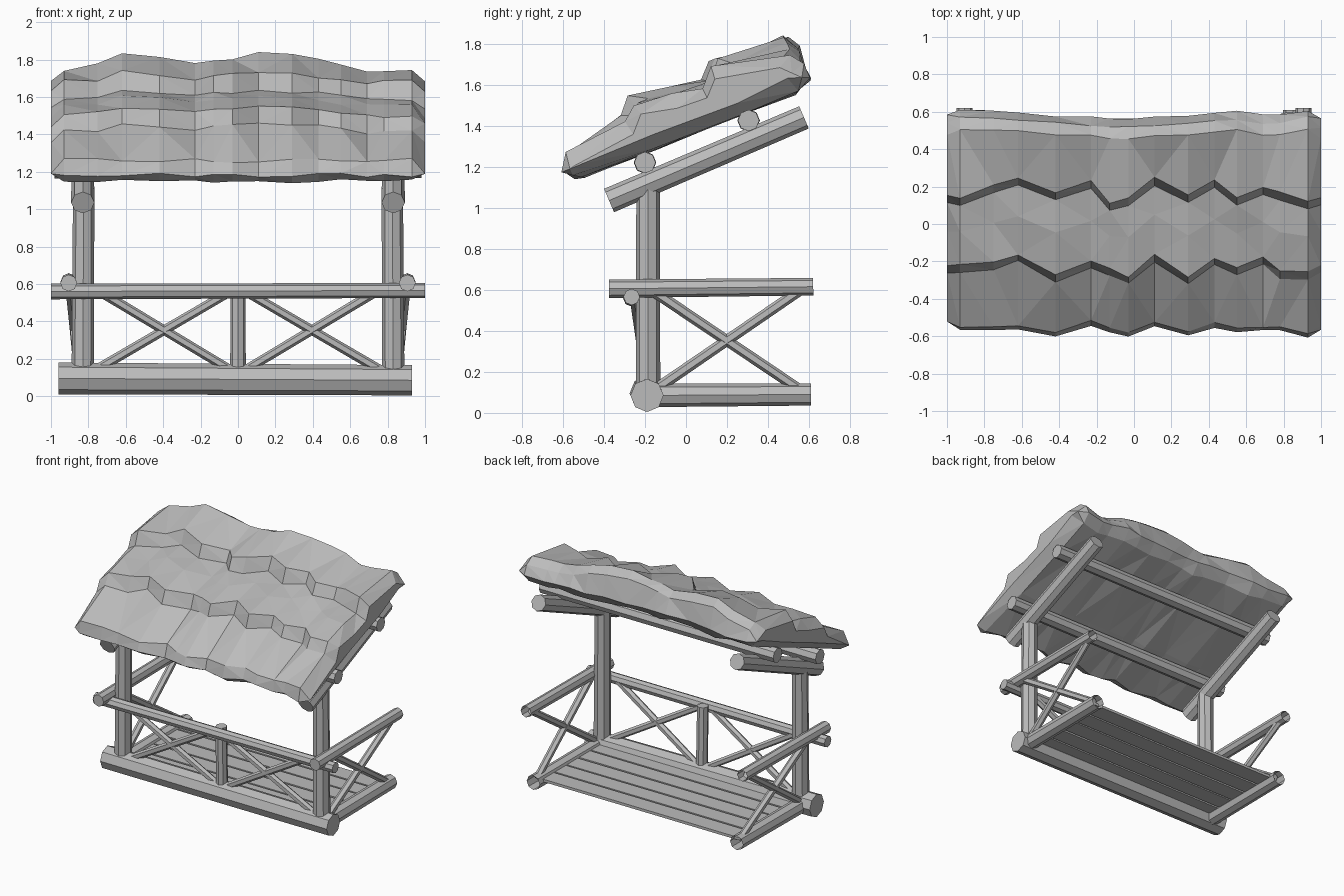
import bpy, bmesh, random
from mathutils import Vector, Matrix

random.seed(4)
cube = bpy.data.objects.get("Cube")
if cube:
    bpy.data.objects.remove(cube, do_unlink=True)

GREY = (0.5, 0.5, 0.5, 1)
mat = bpy.data.materials.new("plain grey")
mat.use_nodes = True
mat.diffuse_color = GREY
mat.node_tree.nodes["Principled BSDF"].inputs["Base Color"].default_value = GREY


def finish(bm, name):
    mesh = bpy.data.meshes.new(name)
    bm.to_mesh(mesh)
    bm.free()
    mesh.materials.append(mat)
    obj = bpy.data.objects.new(name, mesh)
    bpy.context.collection.objects.link(obj)
    return obj


def log(name, start, end, radius, taper=0.95, sides=8, open_end=False):
    """Faceted pole between two points, optionally hollow at its far end."""
    a, b = Vector(start), Vector(end)
    axis = b - a
    turn = axis.to_track_quat('Z', 'Y').to_matrix().to_4x4()
    bm = bmesh.new()
    bmesh.ops.create_cone(
        bm, cap_ends=True, segments=sides, radius1=radius, radius2=radius * taper,
        depth=axis.length, matrix=Matrix.Translation((a + b) / 2) @ turn)
    if open_end:
        cap = max(bm.faces, key=lambda f: f.calc_center_median().dot(axis))
        bmesh.ops.delete(bm, geom=[cap], context='FACES_ONLY')
    return finish(bm, name)


# Front sill, rail and centre post
log("front_sill", (-0.96, -0.19, 0.095), (0.93, -0.19, 0.085), 0.085)
log("front_rail", (-1, -0.265, 0.56), (1, -0.265, 0.565), 0.042)
log("centre_post", (0, -0.19, 0.1), (0, -0.2, 0.59), 0.042)

# Crossed braces below the front rail
for side, word in ((-1, "right"), (1, "left")):
    log(f"front_{word}_brace_rising", (side * 0.76, -0.19, 0.14),
        (side * 0.04, -0.25, 0.56), 0.026, sides=6)
    log(f"front_{word}_brace_falling", (side * 0.74, -0.25, 0.56),
        (side * 0.04, -0.19, 0.14), 0.026, sides=6)

# Both sides: post, sill, rail, braces and rafter
for side, word in ((-1, "right"), (1, "left")):
    x = side * 0.83
    log(f"{word}_post", (x, -0.185, 0.08), (side * 0.825, -0.185, 1.12), 0.06)
    log(f"{word}_sill", (side * 0.85, -0.19, 0.085), (side * 0.85, 0.61, 0.09),
        0.057, open_end=True)
    log(f"{word}_rail", (side * 0.905, -0.375, 0.605), (side * 0.905, 0.62, 0.615),
        0.045, open_end=True)
    log(f"{word}_brace_rising", (side * 0.85, -0.17, 0.1),
        (side * 0.9, 0.56, 0.6), 0.027, sides=6)
    log(f"{word}_brace_falling", (side * 0.9, -0.17, 0.6),
        (side * 0.85, 0.56, 0.11), 0.027, sides=6)
    log(f"{word}_rafter", (x, -0.375, 1.035), (x, 0.575, 1.44), 0.062)

# Purlins carrying the thatch
log("front_purlin", (-0.98, -0.2, 1.22), (0.98, -0.2, 1.22), 0.055)
log("back_purlin", (-0.98, 0.305, 1.425), (0.98, 0.305, 1.425), 0.055)

# Floor planks with narrow, uneven gaps
PLANKS = 5
pitch = 0.72 / PLANKS
for i in range(PLANKS):
    bm = bmesh.new()
    bmesh.ops.create_cube(bm, size=1)
    bmesh.ops.scale(bm, vec=(1.7, pitch - 0.014, 0.02), verts=bm.verts)
    bmesh.ops.rotate(bm, verts=bm.verts,
                     matrix=Matrix.Rotation(random.uniform(-0.005, 0.005), 3, 'Z'))
    bmesh.ops.translate(bm, vec=(0, -0.15 + (i + 0.5) * pitch, 0.1), verts=bm.verts)
    finish(bm, f"floor_plank_{i + 1}")

# Thatch stations: x, ridge height, upper step, lower step, eave, back edge
STATIONS = (
    (-1.0, 1.75, .15, -.22, -.52, .57), (-.93, 1.75, .14, -.22, -.57, .60),
    (-.75, 1.77, .21, -.20, -.57, .59), (-.62, 1.84, .25, -.16, -.56, .59),
    (-.42, 1.82, .17, -.27, -.60, .57), (-.23, 1.77, .23, -.20, -.54, .56),
    (-.13, 1.79, .11, -.23, -.58, .55), (-.03, 1.81, .14, -.28, -.60, .55),
    (.11, 1.84, .25, -.16, -.55, .56), (.29, 1.82, .16, -.28, -.60, .57),
    (.43, 1.80, .23, -.18, -.55, .58), (.55, 1.77, .14, -.23, -.58, .59),
    (.69, 1.74, .20, -.18, -.57, .57), (.78, 1.74, .17, -.25, -.57, .57),
    (.93, 1.74, .12, -.26, -.61, .60), (1.0, 1.75, .14, -.22, -.57, .55))


def thatch_profile(x, ridge, upper, lower, eave, back):
    lift = (ridge - 1.8) * 0.5
    top = [(eave, 1.18), (eave + 0.02, 1.26), (lower - 0.04, 1.44 + lift),
           (lower, 1.53 + lift), ((lower + upper) / 2, 1.58 + lift),
           (upper - 0.04, 1.62 + lift), (upper, 1.71 + lift),
           (back - 0.09, ridge), (back - 0.03, ridge - 0.04)]
    under = [(back + 0.01, 1.63), (back - 0.05, 1.56), (0.25, 1.45),
             (-0.15, 1.29), (eave + 0.06, 1.15)]
    # The ends are thinner than the middle
    pinch = 0.06 if abs(x) > 0.99 else 0
    points = [(y, z - pinch * (i > 0)) for i, (y, z) in enumerate(top)]
    points += [(y, z + pinch * (i > 0)) for i, (y, z) in enumerate(under)]
    wobble = lambda: random.uniform(-0.012, 0.012)
    return [Vector((x, y + wobble() / 2, z + wobble())) for y, z in points]


# Stepped thatch roof, swept through the stations
bm = bmesh.new()
rings = [[bm.verts.new(p) for p in thatch_profile(*s)] for s in STATIONS]
for r, s in zip(rings, rings[1:]):
    for i in range(len(r)):
        j = (i + 1) % len(r)
        bm.faces.new((r[i], r[j], s[j], s[i]))
bm.faces.new(rings[0])
bm.faces.new(rings[-1])
bmesh.ops.recalc_face_normals(bm, faces=bm.faces)
bmesh.ops.triangulate(bm, faces=[f for f in bm.faces if len(f.verts) == 4])
finish(bm, "thatch_roof")
